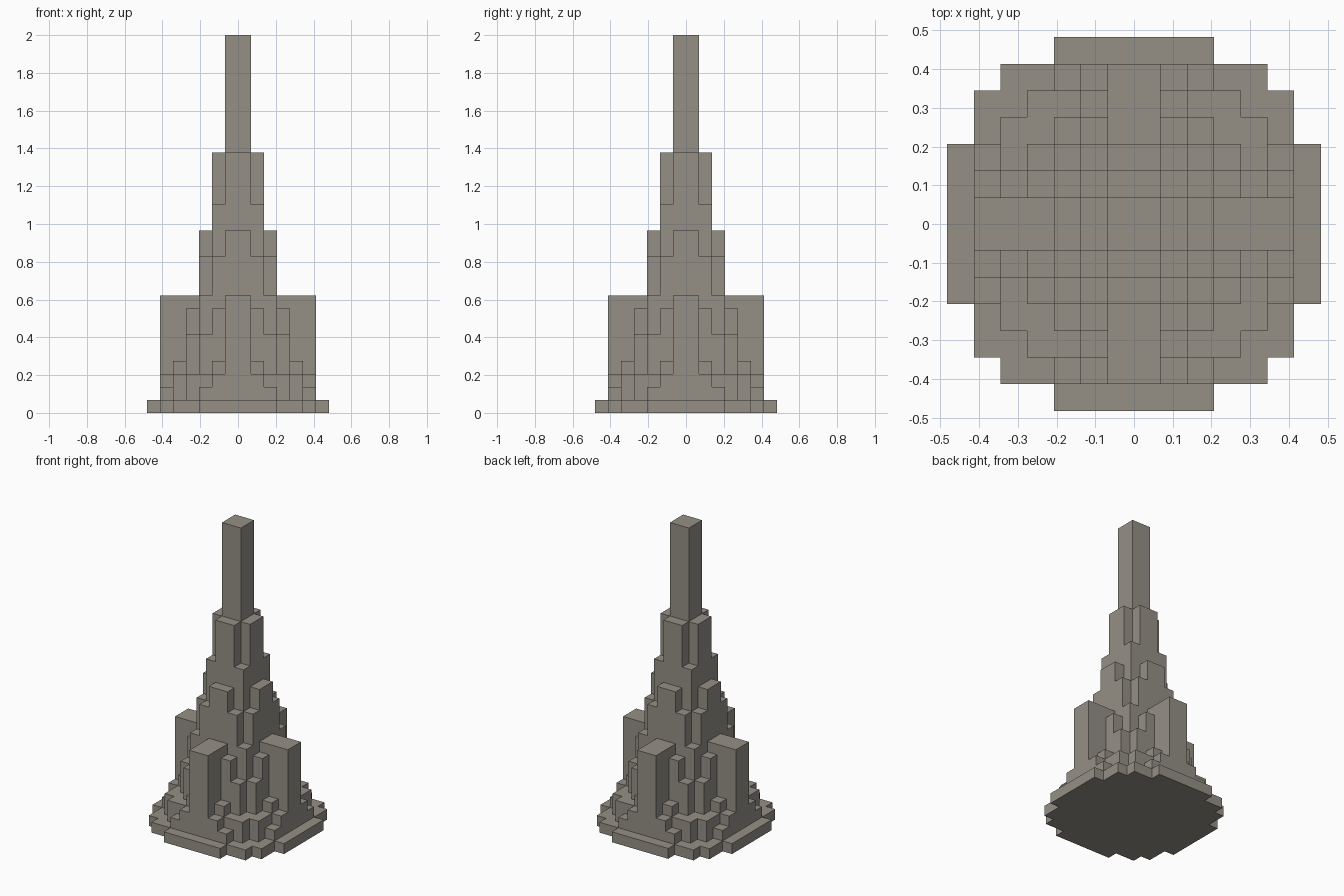
import bpy
import bmesh

U = 2 / 29  # edge length of one block

cube = bpy.data.objects.get("Cube")
if cube:
    bpy.data.objects.remove(cube, do_unlink=True)

stone = bpy.data.materials.new("warm_grey_stone")
stone.use_nodes = True
colour = (0.30, 0.28, 0.24, 1)
stone.diffuse_color = colour
bsdf = next(n for n in stone.node_tree.nodes if n.type == 'BSDF_PRINCIPLED')
bsdf.inputs["Base Color"].default_value = colour
bsdf.inputs["Roughness"].default_value = 0.9

# Each part is a set of centred blocks: half width, half depth, height.
# Every block is also used turned by a quarter.
PARTS = {
    "spire": [(1, 1, 29)],
    "upper_tower": [(2, 1, 20), (2, 2, 16)],
    "middle_tower": [(3, 1, 14), (3, 2, 12), (3, 3, 9)],
    "buttresses": [(6, 1, 9)],
    "lower_tower": [(4, 2, 8), (4, 3, 6)],
    "terraces": [(5, 2, 4), (5, 4, 3), (6, 2, 3), (6, 3, 2)],
    "base_steps": [(6, 5, 1), (7, 3, 1)],
}


def column(i, j):
    """Height and owning part of the column on cell i, j."""
    x, y = abs(i + 0.5), abs(j + 0.5)
    best = (0, None)
    for name, blocks in PARTS.items():
        for a, b, h in blocks:
            inside = (x < a and y < b) or (x < b and y < a)
            if inside and h > best[0]:
                best = (h, name)
    return best


def add_face(bm, points):
    bm.faces.new([bm.verts.new((x * U, y * U, z * U)) for x, y, z in points])


def add_column(bm, i, j, h):
    """Top and exposed sides of one column."""
    ring = [(i, j), (i + 1, j), (i + 1, j + 1), (i, j + 1)]
    add_face(bm, [(x, y, h) for x, y in ring])
    for k, (di, dj) in enumerate([(0, -1), (1, 0), (0, 1), (-1, 0)]):
        low = column(i + di, j + dj)[0]
        if low < h:
            p, q = ring[k], ring[(k + 1) % 4]
            add_face(bm, [(*p, low), (*q, low), (*q, h), (*p, h)])


cells = [(i, j) for i in range(-7, 7) for j in range(-7, 7)]

for name in PARTS:
    bm = bmesh.new()
    for i, j in cells:
        h, owner = column(i, j)
        if owner == name:
            add_column(bm, i, j, h)
        # Underside of the whole footprint
        if name == "base_steps" and h:
            add_face(bm, [(i, j, 0), (i, j + 1, 0), (i + 1, j + 1, 0), (i + 1, j, 0)])
    bmesh.ops.remove_doubles(bm, verts=bm.verts, dist=U / 100)
    mesh = bpy.data.meshes.new(name)
    bm.to_mesh(mesh)
    bm.free()
    mesh.materials.append(stone)
    bpy.context.collection.objects.link(bpy.data.objects.new(name, mesh))
